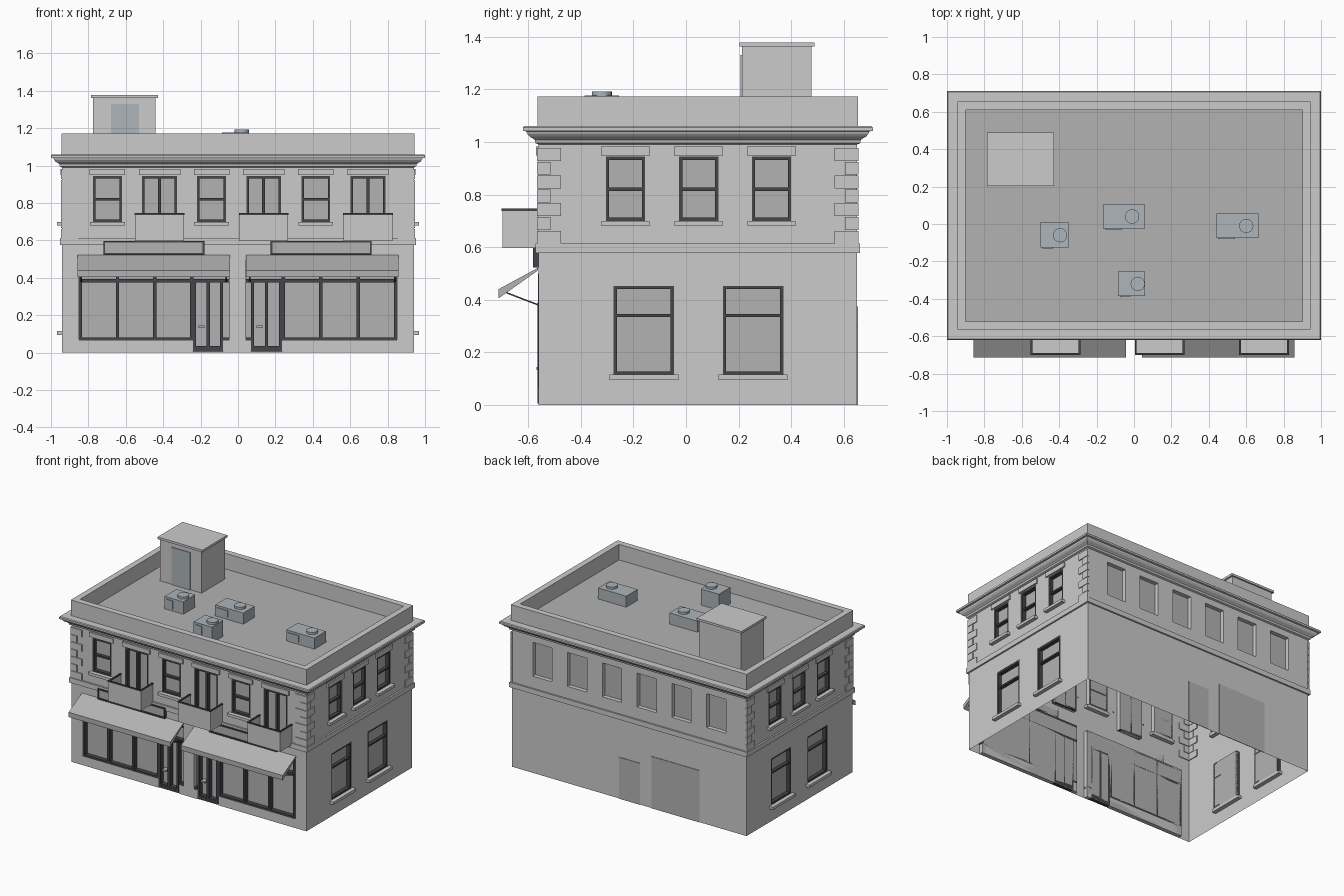
import bpy, bmesh, math
from mathutils import Matrix

if "Cube" in bpy.data.objects:
    bpy.data.objects.remove(bpy.data.objects["Cube"])

X, Y0, Y1 = 0.94, -0.56, 0.65          # outer wall planes
ROOF, TOP = 1.06, 1.173
parts = {}                              # part name -> (bmesh, colour)
COL = {"dark": (0.06, 0.06, 0.07, 1), "grey": (0.45, 0.45, 0.45, 1), "metal": (0.42, 0.46, 0.49, 1)}
MATS = {}
for k, c in COL.items():
    MATS[k] = bpy.data.materials.new(k)
    MATS[k].diffuse_color = c


def part(name, mat=None):
    if name not in parts:
        parts[name] = (bmesh.new(), mat)
    return parts[name][0]


def place(side, u, z, d):
    """Wall coordinates: u along the wall, z up, d outward."""
    return {"front": (u, Y0 - d, z), "back": (u, Y1 + d, z),
            "right": (X + d, u, z), "left": (-X - d, u, z)}[side]


def hexa(bm, pts):
    v = [bm.verts.new(p) for p in pts]
    fs = [bm.faces.new([v[i] for i in f]) for f in
          ((0, 1, 2, 3), (7, 6, 5, 4), (0, 4, 5, 1), (1, 5, 6, 2), (2, 6, 7, 3), (3, 7, 4, 0))]
    bmesh.ops.recalc_face_normals(bm, faces=fs)


def box(name, x0, x1, y0, y1, z0, z1, mat=None):
    hexa(part(name, mat), [(x, y, z) for z in (z0, z1) for x, y in ((x0, y0), (x1, y0), (x1, y1), (x0, y1))])


def slab(name, side, u0, u1, z0, z1, d0, d1, mat=None):
    hexa(part(name, mat), [place(side, u, z, d) for d in (d0, d1)
                           for u, z in ((u0, z0), (u1, z0), (u1, z1), (u0, z1))])


def frame(name, side, u0, u1, z0, z1, w, d0=-0.03, d1=-0.002):
    for a, b, c, d in ((u0, u0 + w, z0, z1), (u1 - w, u1, z0, z1),
                       (u0 + w, u1 - w, z0, z0 + w), (u0 + w, u1 - w, z1 - w, z1)):
        slab(name, side, a, b, c, d, d0, d1, "dark")


def ring(name, prof, closed=True):
    """Sweep an (offset, z) profile round the building outline."""
    bm = part(name)
    rows = [[bm.verts.new(p) for p in ((-X - o, Y0 - o, z), (X + o, Y0 - o, z), (X + o, Y1 + o, z), (-X - o, Y1 + o, z))]
            for o, z in prof]
    n = len(rows)
    for i in range(n if closed else n - 1):
        a, b = rows[i], rows[(i + 1) % n]
        for k in range(4):
            bm.faces.new((a[k], a[(k + 1) % 4], b[(k + 1) % 4], b[k]))
    bmesh.ops.recalc_face_normals(bm, faces=bm.faces[:])


# openings on each wall: (u0, u1, z0, z1)
COLS = [-0.698 + 0.2785 * i for i in range(6)]
UP = (0.70, 0.945)
shops = [(-0.85, -0.045, -0.24, -0.08), (0.04, 0.85, 0.07, 0.235)]
side_up = [(c - 0.075, c + 0.075, *UP) for c in (-0.23, 0.048, 0.325)]
side_low = [(c - 0.115, c + 0.115, 0.115, 0.453) for c in (-0.16, 0.255)]
front_win = [(c - 0.077, c + 0.077, *UP) for c in COLS[0::2]]
front_door = [(c - 0.093, c + 0.093, 0.613, 0.945) for c in COLS[1::2]]
holes = {"front": front_win + front_door + [(s[0], s[1], 0, 0.5) for s in shops],
         "back": [(c - 0.077, c + 0.077, *UP) for c in COLS],
         "right": side_up + side_low, "left": side_up + side_low}

# wall sheets with recessed panes
zs = sorted({0, ROOF} | {z for h in holes.values() for r in h for z in r[2:]})
walls = part("walls")
for side, hs in holes.items():
    ends = (-X, X) if side in ("front", "back") else (Y0, Y1)
    us = sorted(set(ends) | {u for r in hs for u in r[:2]})
    nu, nz = len(us) - 1, len(zs) - 1

    def depth(i, j):
        u, z = (us[i] + us[i + 1]) / 2, (zs[j] + zs[j + 1]) / 2
        return -0.03 if any(r[0] < u < r[1] and r[2] < z < r[3] for r in hs) else 0.0

    def quad(pts, pane=False):
        f = walls.faces.new([walls.verts.new(place(side, *p)) for p in pts])
        f.material_index = int(pane)

    for i in range(nu):
        for j in range(nz):
            d, (a, b), (c, e) = depth(i, j), us[i:i + 2], zs[j:j + 2]
            quad([(a, c, d), (b, c, d), (b, e, d), (a, e, d)], d < 0)
            if i + 1 < nu and depth(i + 1, j) != d:
                k = depth(i + 1, j)
                quad([(b, c, d), (b, c, k), (b, e, k), (b, e, d)])
            if j + 1 < nz and depth(i, j + 1) != d:
                k = depth(i, j + 1)
                quad([(a, e, d), (b, e, d), (b, e, k), (a, e, k)])
bmesh.ops.remove_doubles(walls, verts=walls.verts[:], dist=1e-5)
bmesh.ops.recalc_face_normals(walls, faces=walls.faces[:])

# roof, parapet, cornice, string band
box("roof_deck", -0.91, 0.91, -0.52, 0.625, ROOF - 0.01, ROOF, "grey")
ring("parapet", [(0.004, 1.03), (0.004, TOP), (-0.04, TOP), (-0.04, ROOF - 0.01)], False)
ring("cornice", [(0, 1.06), (0.055, 1.06), (0.06, 1.055), (0.06, 1.042), (0.047, 1.04), (0.043, 1.03),
                 (0.034, 1.02), (0.022, 1.013), (0.015, 1.008), (0.012, 0.995), (0, 0.99)])
ring("string_band", [(0, 0.613), (0.012, 0.613), (0.012, 0.577), (0, 0.577)])

# window frames, sills, lintels
sashes = [("front", r) for r in front_win] + [(s, r) for s in ("left", "right") for r in side_up + side_low]
for side, (a, b, c, d) in sashes:
    frame("window_frames", side, a, b, c, d, 0.013)
    m = 0.34 if c < 0.5 else 0.82
    slab("window_frames", side, a + 0.013, b - 0.013, m - 0.006, m + 0.006, -0.03, -0.006, "dark")
    slab("sills", side, a - 0.016, b + 0.016, c - 0.02, c, -0.03, 0.027)
    if c > 0.5:
        slab("lintels", side, a - 0.018, b + 0.018, d + 0.004, d + 0.037, 0, 0.01)

# balcony doors and balconies
for a, b, c, d in front_door:
    frame("balcony_doors", "front", a, b, c, d, 0.013)
    m = (a + b) / 2
    slab("balcony_doors", "front", m - 0.008, m + 0.008, c, d, -0.03, -0.006, "dark")
    slab("lintels", "front", a - 0.018, b + 0.018, d + 0.004, d + 0.037, 0, 0.01)
    l, r = m - 0.131, m + 0.131
    slab("balcony_floors", "front", l, r, 0.597, 0.61, 0, 0.138)
    for u0, u1, d0, d1 in ((l, r, 0.132, 0.138), (l, l + 0.006, 0, 0.132), (r - 0.006, r, 0, 0.132)):
        slab("balcony_panels", "front", u0, u1, 0.61, 0.737, d0, d1)
        slab("balcony_rails", "front", u0 - 0.002, u1 + 0.002, 0.737, 0.746, d0 - 0.002, d1 + 0.003, "dark")

# corner quoins, alternating long and short
for k in range(7):
    z0 = 0.613 + 0.0525 * k
    w = 0.085 if k % 2 == 0 else 0.045
    z1 = z0 + 0.049
    for side, lo, hi in (("front", -X, X), ("left", Y0, Y1), ("right", Y0, Y1)):
        slab("quoins", side, lo - 0.006, lo + w, z0, z1, -0.006, 0.007)
        slab("quoins", side, hi - w, hi + 0.006, z0, z1, -0.006, 0.007)

# shop fronts
for n, (a, b, da, db) in enumerate(shops):
    for u0, u1 in ((a, da), (db, b)):
        slab("bulkheads", "front", u0, u1, 0, 0.065, -0.03, 0)
        slab("shop_frames", "front", u0, u1, 0.065, 0.08, -0.03, 0.002, "dark")
    slab("shop_frames", "front", a, b, 0.375, 0.393, -0.03, 0.002, "dark")
    slab("shop_frames", "front", a, b, 0.485, 0.5, -0.03, 0.002, "dark")
    wa, wb = (a, da) if n == 0 else (db, b)
    for k in range(4):
        u = wa + 0.007 + (wb - wa - 0.014) * k / 3
        slab("shop_frames", "front", u - 0.009, u + 0.009, 0.07, 0.5, -0.03, 0.003, "dark")
    frame("shop_doors", "front", da, db, 0.008, 0.39, 0.016, -0.03, 0.005)
    m = (da + db) / 2
    slab("shop_doors", "front", m - 0.009, m + 0.009, 0.01, 0.38, -0.03, 0.003, "dark")
    slab("shop_doors", "front", da, db, 0.005, 0.035, -0.03, 0.004, "dark")
    slab("door_handles", "front", da + 0.028, da + 0.062, 0.133, 0.145, -0.03, 0.008, "metal")

# sign boards: dark frame with a blank panel
for a, b in ((-0.72, -0.18), (0.175, 0.715)):
    frame("sign_frames", "front", a, b, 0.522, 0.598, 0.01, 0, 0.021)
    slab("sign_panels", "front", a + 0.01, b - 0.01, 0.532, 0.588, 0, 0.016, "grey")

# awnings with support arms
for a, b in ((-0.857, -0.043), (0.043, 0.857)):
    top = [(-0.562, 0.522), (-0.713, 0.44), (-0.713, 0.405), (-0.562, 0.512)]
    hexa(part("awnings", "grey"), [(x, y, z) for x in (a, b) for y, z in top])
    for x in (a + 0.02, b - 0.02):
        arm = [(-0.683, 0.43), (-0.683, 0.424), (-0.558, 0.376), (-0.558, 0.382)]
        hexa(part("awning_arms", "dark"), [(u, y, z) for u in (x - 0.004, x + 0.004) for y, z in arm])

# rear door and loading door
slab("rear_door", "back", -0.088, 0.08, 0, 0.30, 0, 0.004, "grey")
slab("loading_door", "back", -0.565, -0.18, 0, 0.375, 0, 0.004, "grey")

# roof access hut
box("roof_hut", -0.775, -0.44, 0.213, 0.477, ROOF, 1.362)
box("roof_hut_cap", -0.786, -0.427, 0.203, 0.488, 1.362, 1.378)
box("roof_hut_door", -0.68, -0.53, 0.208, 0.214, ROOF, 1.33, "metal")

# air handling units with round fans
for x0, x1, y0, y1, z, fx, fy in ((-0.165, 0.06, -0.025, 0.105, 1.14, -0.01, 0.04),
                                  (-0.5, -0.35, -0.125, 0.01, 1.15, -0.395, -0.06),
                                  (-0.085, 0.06, -0.385, -0.255, 1.176, 0.02, -0.32),
                                  (0.44, 0.665, -0.075, 0.055, 1.14, 0.6, -0.01)):
    box("roof_units", x0, x1, y0, y1, ROOF, z, "metal")
    box("roof_units", x0 + 0.01, x0 + 0.45 * (x1 - x0), y0 - 0.005, y0, ROOF + 0.015, z - 0.015, "metal")
    bmesh.ops.create_cone(part("roof_fans", "metal"), cap_ends=True, segments=20, radius1=0.038, radius2=0.038,
                          depth=0.016, matrix=Matrix.Translation((fx, fy, z + 0.008)))

# turn every part into an object
for name, (bm, mat) in parts.items():
    me = bpy.data.meshes.new(name)
    bm.to_mesh(me)
    bm.free()
    if name == "walls":
        me.materials.append(None)
        me.materials.append(MATS["grey"])
    elif mat:
        me.materials.append(MATS[mat])
    bpy.context.collection.objects.link(bpy.data.objects.new(name, me))

for m in bpy.data.materials:
    if m.users and not m.is_grease_pencil:
        m.use_nodes = True
        m.node_tree.nodes["Principled BSDF"].inputs["Base Color"].default_value = m.diffuse_color
